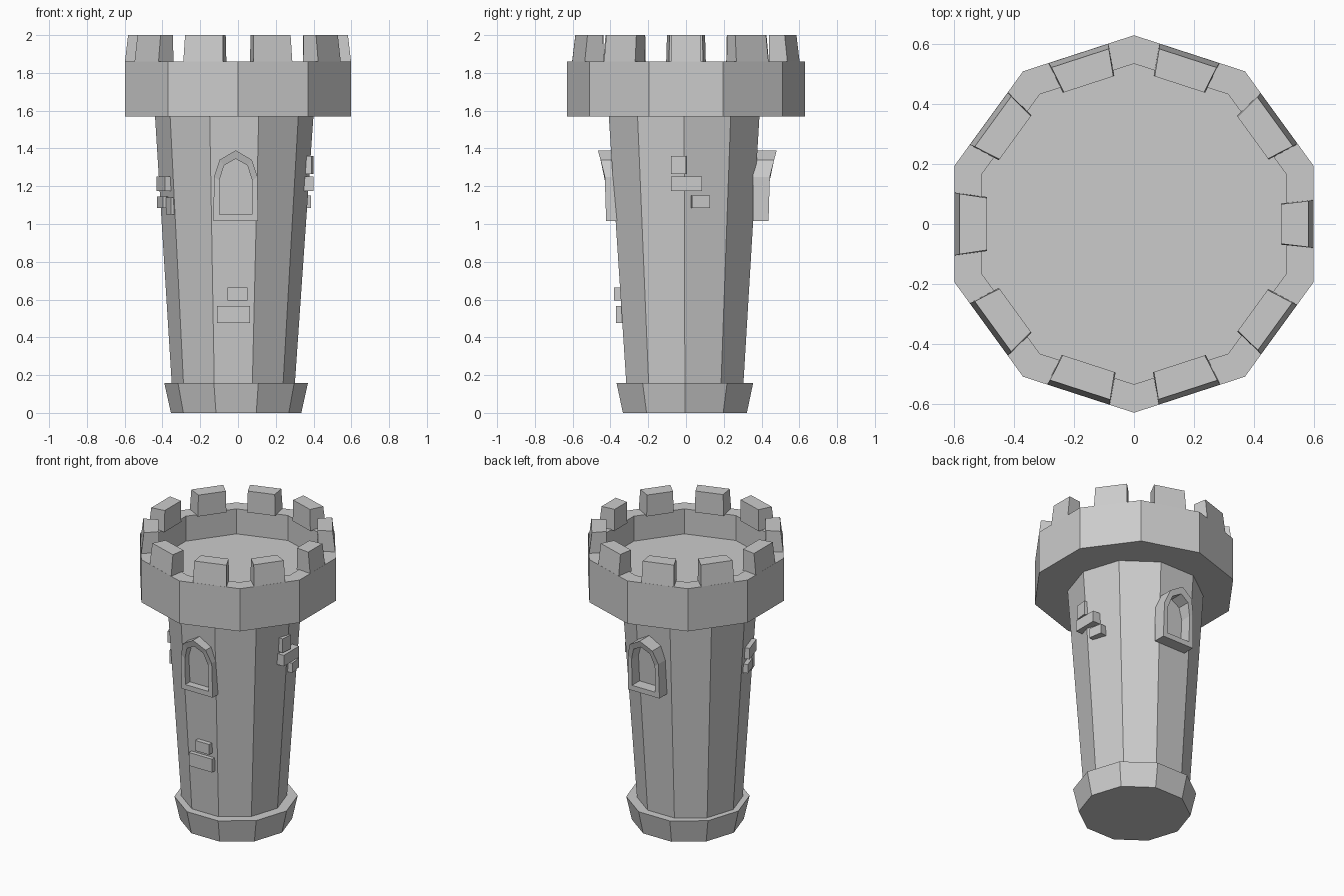
import bpy, bmesh
from math import sin, cos, pi, radians
from mathutils import Vector

if "Cube" in bpy.data.objects:
    bpy.data.objects.remove(bpy.data.objects["Cube"])


def finish(bm, name):
    bmesh.ops.recalc_face_normals(bm, faces=bm.faces)
    mesh = bpy.data.meshes.new(name)
    bm.to_mesh(mesh)
    bm.free()
    obj = bpy.data.objects.new(name, mesh)
    bpy.context.collection.objects.link(obj)
    return obj


def bridge(bm, a, b):
    n = len(a)
    for i in range(n):
        j = (i + 1) % n
        bm.faces.new((a[i], a[j], b[j], b[i]))


def loft(name, rings, start_deg=0, sides=10):
    """Stack of decagon rings (radius, z, cx, cy), capped at both ends."""
    bm = bmesh.new()
    loops = []
    for r, z, cx, cy in rings:
        angles = [radians(start_deg) + 2 * pi * i / sides for i in range(sides)]
        loops.append([bm.verts.new((cx + r * cos(a), cy + r * sin(a), z)) for a in angles])
    for a, b in zip(loops, loops[1:]):
        bridge(bm, a, b)
    bm.faces.new(loops[0])
    bm.faces.new(loops[-1])
    return finish(bm, name)


def brick(name, center, size, turn=0):
    bm = bmesh.new()
    bmesh.ops.create_cube(bm, size=1)
    bmesh.ops.scale(bm, vec=size, verts=bm.verts)
    obj = finish(bm, name)
    obj.location = center
    obj.rotation_euler.z = radians(turn)


# Tower body: flared foot, widening shaft, hollow crown
loft("tower_foot", [(0.345, 0, -0.01, -0.006), (0.38, 0.157, -0.01, -0.006)])
loft("tower_shaft", [(0.325, 0.14, -0.025, -0.006), (0.42, 1.58, -0.02, -0.01)])
loft("tower_crown", [(0.63, 1.57, 0, 0), (0.63, 1.86, 0, 0),
                     (0.535, 1.86, 0, 0), (0.535, 1.69, 0, 0)], 18)

# Merlons: one tapered block on each side of the crown
half_widths = [0.08, 0.105, 0.105, 0.105, 0.108, 0.105, 0.108, 0.11, 0.108, 0.102]
for i, w in enumerate(half_widths):
    bm = bmesh.new()
    loops = []
    for z, outer, k in ((1.855, 0.599, 1.0), (2.0, 0.582, 0.96)):
        pts = ((outer, -w * k), (outer, w * k), (0.49, w * k * 0.86), (0.49, -w * k * 0.86))
        loops.append([bm.verts.new((x, y, z)) for x, y in pts])
    bridge(bm, *loops)
    bm.faces.new(loops[0])
    bm.faces.new(loops[1])
    obj = finish(bm, f"merlon_{i + 1}")
    obj.rotation_euler.z = 2 * pi * i / 10


# Arched window frames, with the arch flaring outwards
def frame_front(z):
    return -0.423 - 0.03 * (z - 1.02) - 0.25 * max(0, z - 1.26)


outer = [(-0.118, 1.015), (0.118, 1.015), (0.115, 1.25), (0.085, 1.34), (0, 1.39),
         (-0.085, 1.34), (-0.115, 1.25)]
inner = [(-0.087, 1.05), (0.087, 1.05), (0.087, 1.23), (0.062, 1.31), (0, 1.345),
         (-0.062, 1.31), (-0.087, 1.23)]
for name, turn, push in (("front_window_frame", 0, 0), ("back_window_frame", pi, 0.01)):
    bm = bmesh.new()
    loops = []
    for profile, back in ((outer, True), (outer, False), (inner, False), (inner, True)):
        loops.append([bm.verts.new((x - 0.012, -0.35 if back else frame_front(z) - push * 0.8, z))
                      for x, z in profile])
    for k in range(4):
        bridge(bm, loops[k], loops[(k + 1) % 4])
    obj = finish(bm, name)
    obj.rotation_euler.z = turn
    if turn:
        obj.location.y = 0.006

# Raised bricks on the front
brick("front_brick_upper", (-0.003, -0.34, 0.63), (0.105, 0.08, 0.07))
brick("front_brick_lower", (-0.023, -0.33, 0.52), (0.175, 0.08, 0.09))

# Raised bricks on the right
brick("right_brick_upper", (0.355, -0.035, 1.312), (0.08, 0.08, 0.095), -7)
brick("right_brick_middle", (0.355, 0.003, 1.213), (0.09, 0.165, 0.075))
brick("right_brick_lower", (0.335, 0.072, 1.118), (0.09, 0.095, 0.065), 9)

# Raised bricks on the left, set along one slanted side
out = Vector((cos(radians(198)), sin(radians(198)), 0))
along = Vector((-out.y, out.x, 0))
for name, shift, z, depth, length, height in (
        ("left_brick_upper", 0.0, 1.213, 0.408, 0.145, 0.075),
        ("left_brick_middle", -0.035, 1.115, 0.4, 0.1, 0.06),
        ("left_brick_lower", 0.065, 1.095, 0.385, 0.08, 0.09)):
    pos = Vector((-0.022, -0.01, z)) + out * (depth - 0.04) + along * shift
    brick(name, pos, (0.08, length, height), 198)
